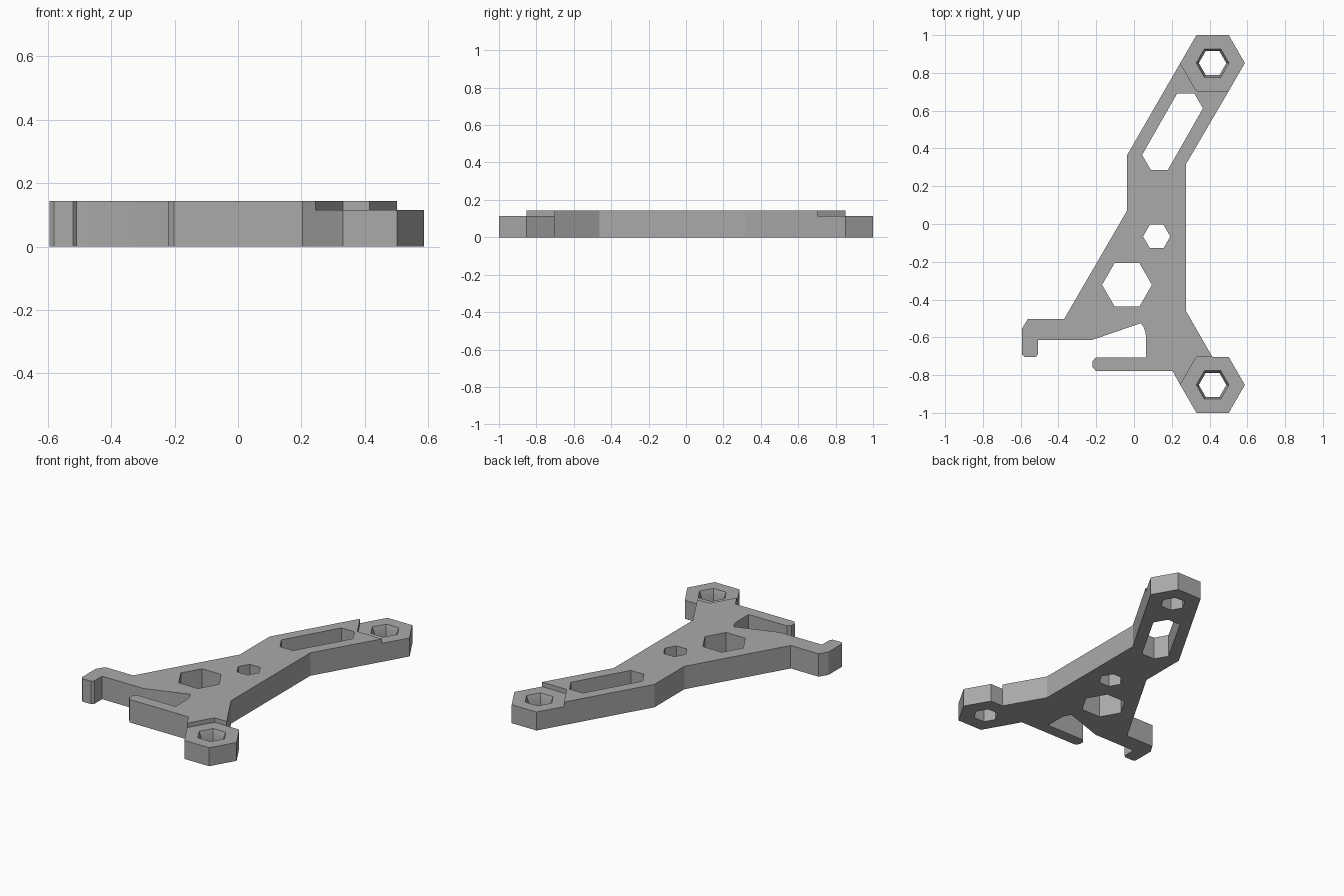
import bpy, bmesh
from math import cos, sin, pi, radians

cube = bpy.data.objects.get("Cube")
if cube:
    bpy.data.objects.remove(cube, do_unlink=True)

PLATE_H, BOSS_H = 0.143, 0.115
BOSS_R, BOSS_X, BOSS_Y = 0.171, 0.416, 0.852

# One plain grey for the whole bracket
grey = bpy.data.materials.new("plain_grey")
grey.use_nodes = True
grey.diffuse_color = (0.4, 0.4, 0.4, 1)
grey.node_tree.nodes["Principled BSDF"].inputs["Base Color"].default_value = grey.diffuse_color


def hexagon(x, y, r):
    return [(x + r * cos(i * pi / 3), y + r * sin(i * pi / 3)) for i in range(6)]


def finish(bm, name):
    bmesh.ops.recalc_face_normals(bm, faces=bm.faces)
    mesh = bpy.data.meshes.new(name)
    bm.to_mesh(mesh)
    bm.free()
    mesh.materials.append(grey)
    obj = bpy.data.objects.new(name, mesh)
    bpy.context.collection.objects.link(obj)
    bpy.context.view_layer.objects.active = obj
    obj.select_set(True)
    bpy.ops.object.shade_smooth_by_angle(angle=radians(25))
    obj.select_set(False)


def plate(name, loops, height):
    """Extrude an outline with holes (first loop is the outside)."""
    bm = bmesh.new()
    edges = []
    for loop in loops:
        vs = [bm.verts.new((x, y, 0)) for x, y in loop]
        edges += [bm.edges.new((a, b)) for a, b in zip(vs, vs[1:] + vs[:1])]
    bmesh.ops.triangle_fill(bm, edges=edges, use_beauty=True)
    top = bmesh.ops.extrude_face_region(bm, geom=bm.faces[:], use_keep_orig=True)
    verts = [g for g in top["geom"] if isinstance(g, bmesh.types.BMVert)]
    bmesh.ops.translate(bm, verts=verts, vec=(0, 0, height))
    finish(bm, name)


def boss(name, x, y):
    """Hexagonal end with a hole that narrows below its mouth."""
    bm = bmesh.new()
    rings = []
    for r, z in [(BOSS_R, 0), (BOSS_R, BOSS_H), (0.087, BOSS_H), (0.073, 0.08), (0.073, 0)]:
        rings.append([bm.verts.new((px, py, z)) for px, py in hexagon(x, y, r)])
    for a, b in zip(rings, rings[1:] + rings[:1]):
        for i in range(6):
            j = (i + 1) % 6
            bm.faces.new((a[i], a[j], b[j], b[i]))
    finish(bm, name)


# Hexagon corners shared by the plate and the two ends
back = hexagon(BOSS_X, BOSS_Y, BOSS_R)
front = hexagon(BOSS_X, -BOSS_Y, BOSS_R)

outline = [
    # long arm, right edge of the body, front leg
    back[3], back[4], back[5], (0.276, 0.318), (0.276, -0.462),
    (0.415, front[1][1]), front[2], front[3], (0.204, -0.778),
    # lower finger
    (-0.202, -0.778), (-0.22, -0.757), (-0.22, -0.727), (-0.202, -0.706), (0.063, -0.706),
    # curved throat
    (0.063, -0.595), (0.06, -0.572), (0.052, -0.548), (0.037, -0.525), (-0.22, -0.613),
    # hooked finger
    (-0.508, -0.613), (-0.508, -0.69), (-0.52, -0.703), (-0.58, -0.703),
    (-0.594, -0.69), (-0.594, -0.555), (-0.562, -0.503), (-0.37, -0.503),
    # left edge of the body
    (-0.037, 0.07), (-0.037, 0.364),
]

# Slanted slot joins two hexagons
slot_low, slot_high = hexagon(0.134, 0.366, 0.091), hexagon(0.274, 0.612, 0.091)
slot = [slot_high[i] for i in (0, 1, 2)] + [slot_low[i] for i in (3, 4, 5)]

plate("bracket_plate",
      [outline, slot, hexagon(0.12, -0.066, 0.072), hexagon(-0.037, -0.322, 0.132)],
      PLATE_H)
boss("back_hex_end", BOSS_X, BOSS_Y)
boss("front_hex_end", BOSS_X, -BOSS_Y)
